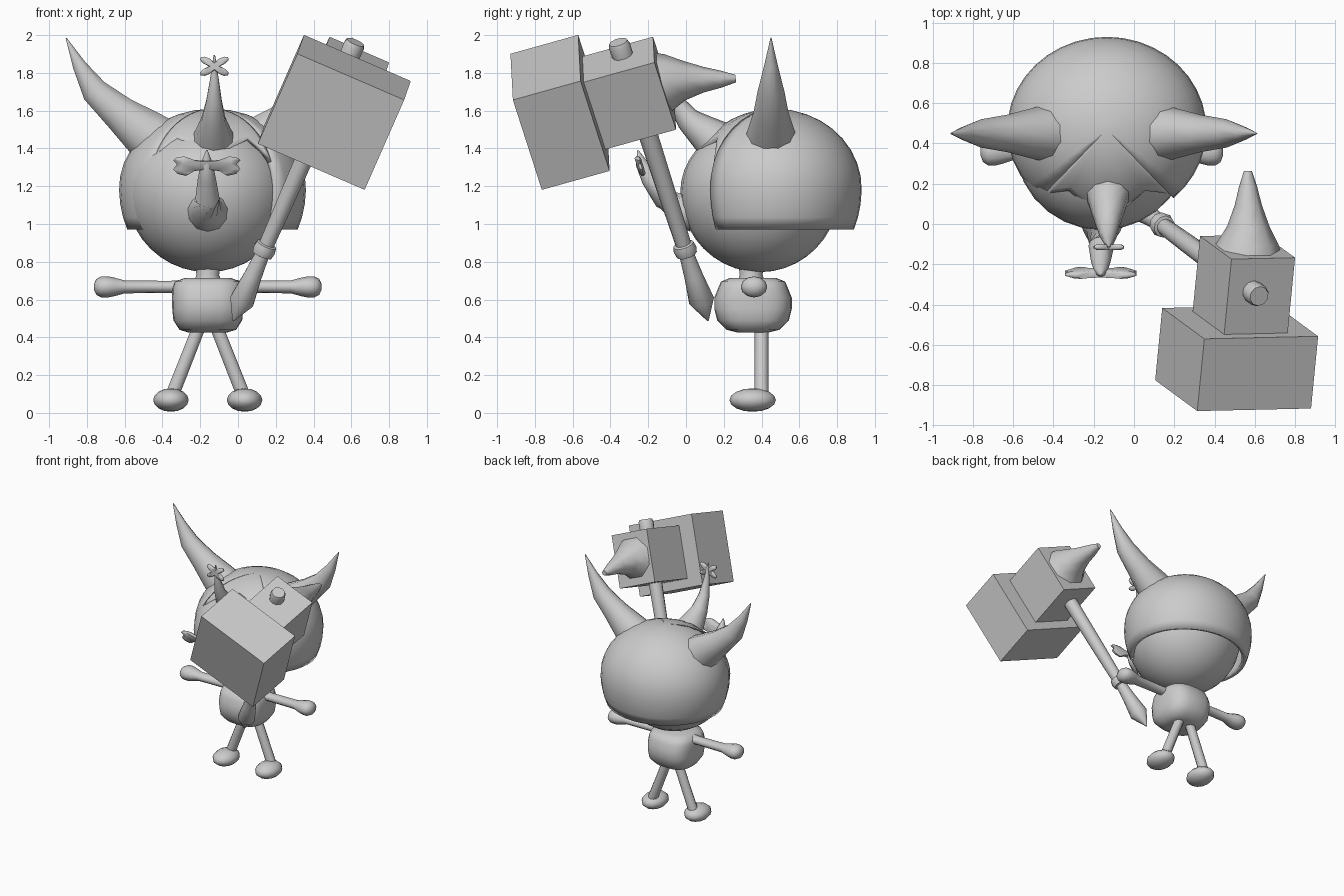
import bpy, bmesh, math
from mathutils import Vector, Matrix

if "Cube" in bpy.data.objects:
    bpy.data.objects.remove(bpy.data.objects["Cube"])

grey = bpy.data.materials.new("plain_grey")
grey.diffuse_color = (0.6, 0.6, 0.6, 1)
grey.use_nodes = True
grey.node_tree.nodes["Principled BSDF"].inputs["Base Color"].default_value = grey.diffuse_color


def finish(name, bm, angle=60):
    bmesh.ops.recalc_face_normals(bm, faces=bm.faces)
    me = bpy.data.meshes.new(name)
    bm.to_mesh(me)
    bm.free()
    me.materials.append(grey)
    for p in me.polygons:
        p.use_smooth = True
    me.set_sharp_from_angle(angle=math.radians(angle))
    ob = bpy.data.objects.new(name, me)
    bpy.context.collection.objects.link(ob)
    return ob


def loft(name, rings, angle=60):
    """Skin a list of equal-length point rings and cap both ends."""
    bm = bmesh.new()
    vs = [[bm.verts.new(p) for p in ring] for ring in rings]
    n = len(vs[0])
    for a, b in zip(vs, vs[1:]):
        for i in range(n):
            j = (i + 1) % n
            bm.faces.new((a[i], a[j], b[j], b[i]))
    bm.faces.new(vs[0])
    bm.faces.new(vs[-1])
    return finish(name, bm, angle)


def tube(name, pts, sides=12, flat=1.0, angle=60):
    """Tapered tube through (x, y, z, radius) stations; flat scales it in y."""
    c = [Vector(p[:3]) for p in pts]
    rings = []
    for i, p in enumerate(pts):
        t = (c[min(i + 1, len(c) - 1)] - c[max(i - 1, 0)]).normalized()
        ref = Vector((0, 1, 0)) if abs(t.y) < 0.8 else Vector((1, 0, 0))
        u = (ref - t * ref.dot(t)).normalized()
        v = t.cross(u)
        rings.append([c[i] + u * (p[3] * flat * math.cos(k * math.tau / sides))
                      + v * (p[3] * math.sin(k * math.tau / sides))
                      for k in range(sides)])
    return loft(name, rings, angle)


def ellipsoid(name, centre, radii, low=None, u=20, v=14):
    bm = bmesh.new()
    bmesh.ops.create_uvsphere(bm, u_segments=u, v_segments=v, radius=1)
    for w in bm.verts:
        rz = low if low and w.co.z < 0 else radii[2]
        w.co = Vector((w.co.x * radii[0], w.co.y * radii[1], w.co.z * rz)) + Vector(centre)
    return finish(name, bm)


def plate(name, outline, centre, thick, tilt=0.0):
    """Ornament cut from an x-z outline, upright and slightly tilted."""
    rings = []
    for y, s in ((-0.5, 0.8), (-0.2, 1), (0.2, 1), (0.5, 0.8)):
        rings.append([Vector((centre[0] + x * s, centre[1] + y * thick - z * tilt,
                              centre[2] + z * s)) for x, z in outline])
    return loft(name, rings)


# Torso and neck
torso = []
for z, hx, hy in ((.425, .10, .08), (.44, .15, .14), (.49, .182, .19), (.55, .188, .205),
                  (.61, .19, .205), (.66, .188, .185), (.695, .175, .17), (.715, .12, .12)):
    ring = []
    for k in range(24):
        c, s = math.cos(k * math.tau / 24), math.sin(k * math.tau / 24)
        ring.append(Vector((-.16 + hx * math.copysign(abs(c) ** .7, c),
                            .355 + hy * math.copysign(abs(s) ** .7, s), z)))
    torso.append(ring)
loft("torso", torso)
tube("neck", [(-.16, .345, .69, .075), (-.16, .345, .73, .06), (-.16, .345, .80, .07)])

# Arms with round hands, legs and feet
for side, s in (("left", -1), ("right", 1)):
    X = lambda d: -.16 + s * d
    tube(side + "_arm", [(X(d), .36, .667, r) for d, r in (
        (.10, .04), (.20, .032), (.44, .034), (.49, .048), (.53, .056),
        (.565, .055), (.59, .042), (.603, .015))], 12, 1.25)
    tube(side + "_leg", [(X(.04), .40, .47, .036), (X(.19), .40, .09, .038)], 10)
    ellipsoid(side + "_foot", (X(.195), .353, .068), (.094, .123, .062), u=12, v=8)

# Head
ellipsoid("head", (-.16, .39, 1.17), (.43, .42, .37), low=.425, u=28, v=20)

# Helmet shell: side and back wall from the rim up, plus the front above the face
bm = bmesh.new()
HC = Vector((-.135, .47, 1.19))


def shell(columns, rows=12):
    grid = []
    for deg, zb in columns:
        t = math.radians(deg)
        col = []
        for i in range(rows + 1):
            a = math.asin((zb - HC.z) / .42)
            a += (math.pi / 2 - .02 - a) * i / rows
            k = math.cos(a) if a > 0 else .6 * math.cos(a) + .4
            col.append(bm.verts.new(HC + Vector((.495 * k * math.sin(t),
                                                 -.46 * k * math.cos(t), .42 * math.sin(a)))))
        grid.append(col)
    for p, q in zip(grid, grid[1:]):
        for i in range(rows):
            bm.faces.new((p[i], q[i], q[i + 1], p[i + 1]))
    return [c[-1] for c in grid]


top = shell([(42 + 276 * i / 30, .97) for i in range(31)])
fringe = [(-42, 1.33), (-39, 1.39), (-30, 1.46), (-12, 1.40), (0, 1.40),
          (12, 1.40), (30, 1.46), (39, 1.39), (42, 1.33)]
top += shell(fringe)[1:-1]
bm.faces.new(top)
bmesh.ops.remove_doubles(bm, verts=bm.verts, dist=.0005)
helmet = finish("helmet", bm)
mod = helmet.modifiers.new("thickness", 'SOLIDIFY')
mod.thickness = .035
mod.offset = -1

# Side horns, mirrored about the helmet centre
for side, s in (("left", -1), ("right", 1)):
    tube(side + "_horn", [(-.15 + s * d, .45, z, r) for d, z, r in (
        (.23, 1.40, .155), (.335, 1.475, .138), (.48, 1.59, .098),
        (.61, 1.705, .074), (.69, 1.84, .038), (.76, 1.985, .003))], 10, .95)

# Front horn and its small clover
tube("front_horn", [(-.13, .17, 1.43, .12), (-.13, .09, 1.49, .092), (-.13, .01, 1.555, .065),
                    (-.127, -.055, 1.65, .043), (-.125, -.09, 1.76, .025),
                    (-.125, -.115, 1.895, .004)], 10)
clover = []
for k in range(32):
    t = k * math.tau / 32
    r = .055 - .03 * math.cos(4 * t)
    clover.append((1.2 * r * math.cos(t), .8 * r * math.sin(t)))
plate("horn_clover", clover, (-.125, -.115, 1.835), .028)

# Curled nose and the bow on it
tube("nose", [(-.16, .03, 1.08, .12), (-.16, -.04, 1.085, .09), (-.162, -.11, 1.135, .064),
              (-.165, -.19, 1.24, .048), (-.165, -.235, 1.32, .032),
              (-.165, -.255, 1.39, .004)], 12)
half = [(.03, .02), (.07, .025), (.12, .043), (.165, .035), (.178, .022), (.158, .002),
        (.178, -.025), (.155, -.05), (.11, -.06), (.07, -.035), (.03, -.03)]
bow = half + [(-x, z) for x, z in reversed(half)]
plate("nose_bow", bow, (-.165, -.245, 1.315), .034, .25)

# Hammer frame: r across, a along the head, u up the handle
a = Vector((.094, .96, .268)).normalized()
u = Vector((.385, -.289, .876))
u = (u - a * u.dot(a)).normalized()
r = a.cross(u)
C = Vector((.51, -.667, 1.591))
at = lambda x, y, z: C + r * x + a * y + u * z

# Hammer head: wide striking block, narrower rear block
for name, y0, y1, hw, hh in (("hammer_block", -.187, .187, .308, .271),
                             ("hammer_rear", .15, .577, .172, .2025)):
    loft(name, [[at(x * hw, y, z * hh) for x, z in ((-1, -1), (1, -1), (1, 1), (-1, 1))]
                for y in (y0, y1)], 40)

# Rear spike, drooping towards its blunt tip
tube("hammer_spike", [(*at(0, d, h), q) for d, h, q in (
    (.55, 0, .175), (.60, 0, .15), (.68, -.015, .105), (.78, -.04, .068),
    (.87, -.065, .045), (.945, -.085, .02))], 8)

# Handle with collar, flared pommel and top peg
base = Vector((.14, -.005, .865))
tube("hammer_handle", [(*(base + u * s), q) for s, q in (
    (-.43, .004), (-.31, .068), (-.16, .05), (-.035, .04), (-.03, .056), (.0, .062),
    (.03, .056), (.035, .042), (.3, .047), (.75, .052), (1.15, .056),
    (1.23, .058), (1.25, .05))], 10, angle=50)
